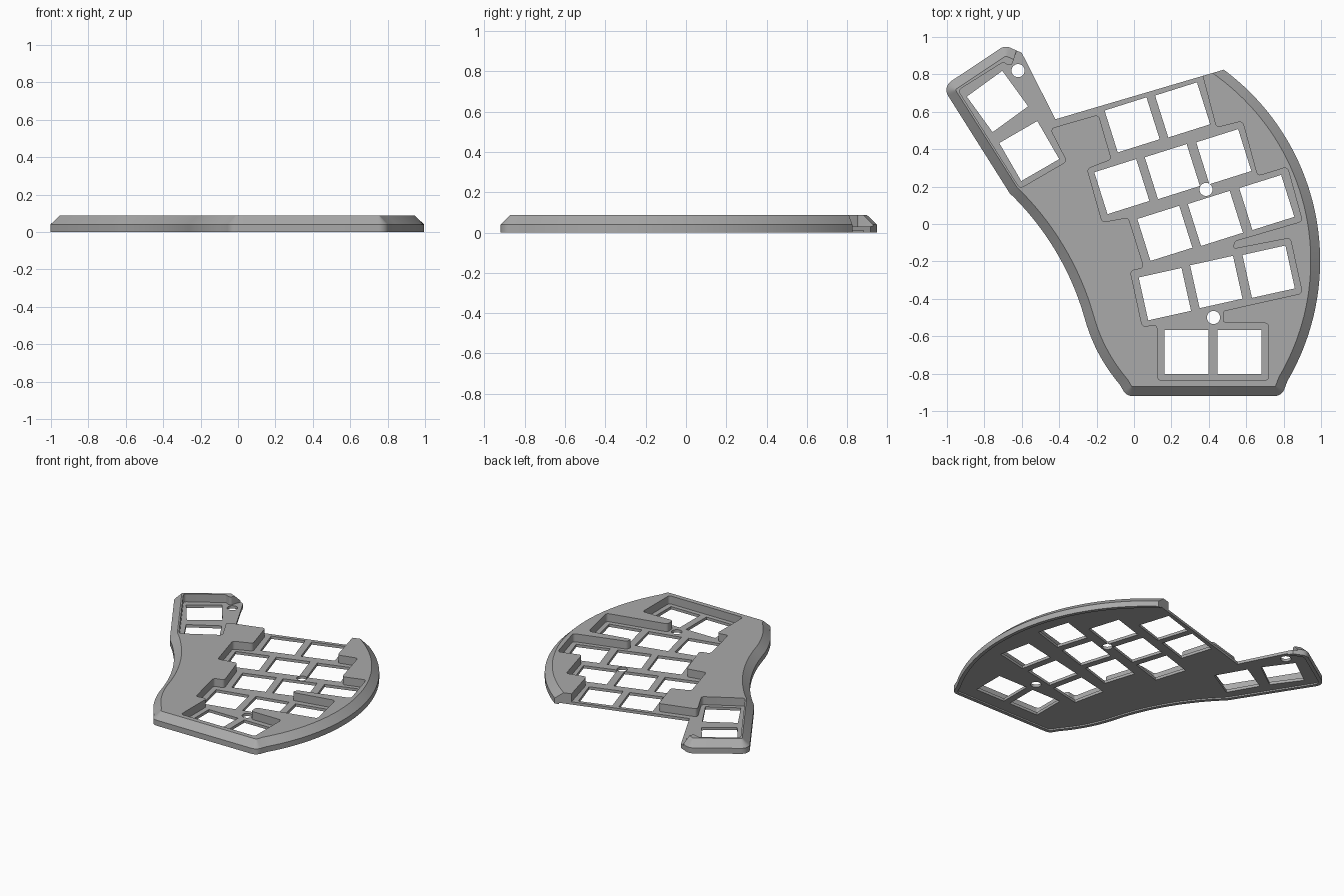
import bpy, bmesh, math
from mathutils import Vector, Matrix
from mathutils.geometry import intersect_line_line_2d, intersect_line_line

cube = bpy.data.objects.get("Cube")
if cube:
    bpy.data.objects.remove(cube, do_unlink=True)

HEIGHT, SIDE, FLOOR, RECESS = 0.088, 0.04, 0.03, 0.01

grey = bpy.data.materials.new("plain grey")
grey.use_nodes = True
grey.diffuse_color = (0.4, 0.4, 0.4, 1)
grey.node_tree.nodes["Principled BSDF"].inputs["Base Color"].default_value = (0.4, 0.4, 0.4, 1)


def arc(a, mid, b, n):
    """Points on the circle through a, mid and b, both ends included."""
    a, m, b = Vector(a), Vector(mid), Vector(b)
    u, v = m - a, b - a
    d = 2 * u.cross(v)
    c = a + Vector((v.y * u.dot(u) - u.y * v.dot(v), u.x * v.dot(v) - v.x * u.dot(u))) / d
    start = a - c
    end = b - c
    sweep = math.atan2(start.cross(end), start.dot(end))
    return [c + Matrix.Rotation(sweep * i / n, 2) @ start for i in range(n + 1)]


def fillet(points, radius, n=5):
    """Round the corners of a closed outline; radius is a rule on the index."""
    pts, out = [Vector(p) for p in points], []
    for i, p in enumerate(pts):
        r = radius(i)
        if not r:
            out.append(p)
            continue
        u, v = pts[i - 1] - p, pts[(i + 1) % len(pts)] - p
        half = u.angle(v) / 2
        cut = min(r / math.tan(half), 0.45 * u.length, 0.45 * v.length)
        a, b = p + u.normalized() * cut, p + v.normalized() * cut
        c = p + (u.normalized() + v.normalized()).normalized() * cut / math.cos(half)
        m = c + (p - c).normalized() * (a - c).length
        out += arc(a, m, b, n)
    return out


def inset(points, dist):
    """Move each edge of a clockwise outline inwards by dist(edge start, edge end)."""
    lines = []
    for i, p in enumerate(points):
        q = points[(i + 1) % len(points)]
        e = (q - p).normalized()
        lines.append((p + Vector((e.y, -e.x)) * dist(p, q), e))
    out = []
    for i, (p, e) in enumerate(lines):
        q, f = lines[i - 1]
        cross = f.cross(e)
        out.append(p if abs(cross) < 1e-4 else q + f * ((p - q).cross(e) / cross))
    return out


def loft(bm, rings):
    """Closed solid through (outline, z) rings."""
    loops = [[bm.verts.new((p.x, p.y, z)) for p in pts] for pts, z in rings]
    for a, b in zip(loops, loops[1:]):
        for i in range(len(a)):
            bm.faces.new((a[i - 1], a[i], b[i], b[i - 1]))
    bm.faces.new(loops[0])
    bm.faces.new(loops[-1])


def finish(bm, name):
    bmesh.ops.recalc_face_normals(bm, faces=bm.faces)
    me = bpy.data.meshes.new(name)
    bm.to_mesh(me)
    bm.free()
    ob = bpy.data.objects.new(name, me)
    bpy.context.collection.objects.link(ob)
    return ob


# Clockwise outline: open back edge, outer curve, front edge, inner curve, thumb arm
outer = arc((.48, .825), (.995, -.18), (.82, -.84), 40)
heel = arc((-.075, -.86), (-.185, -.7), (-.265, -.5), 10)
waist = arc((-.265, -.5), (-.44, -.11), (-.665, .165), 16)
OPEN = [Vector((-.6, .915)), Vector((-.42, .56)), outer[0]]
corners = outer + [(.79, -.92), (-.04, -.92)] + heel + waist[1:]
bends = {len(outer): .09, len(outer) + 1: .1, len(corners): .058, len(corners) + 1: .058}
corners += [(-1.024, .733), (-.69, .955)] + OPEN[:2]
outline = fillet(corners, lambda i: bends.get(i, 0), 8)


def is_open(p, q):
    return any((p - a).length < 1e-4 and (q - b).length < 1e-4 for a, b in zip(OPEN, OPEN[1:]))


# Raised case with a chamfered shoulder along every edge but the open one
bm = bmesh.new()
top = inset(outline, lambda p, q: 0 if is_open(p, q) else .05)
loft(bm, [(outline, 0), (outline, SIDE), (top, HEIGHT)])
case = finish(bm, "keyboard_case")

# Pocket holding all the key openings, open towards the back
pocket = [(-.94, .715), (-.7, .865), (-.655, .84), (-.6, 1.02), (.31, 1.02), (.365, .8),
          (.44, .515), (.58, .55), (.66, .255), (.82, .305), (.9, .015), (.54, -.09),
          (.525, -.135), (.835, -.075), (.9, -.37), (.475, -.465), (.475, -.53),
          (.72, -.53), (.72, -.835), (.125, -.835), (.125, -.535), (.045, -.55),
          (-.02, -.25), (.055, -.235), (-.03, .035), (-.17, .01), (-.25, .295),
          (-.12, .345), (-.19, .585), (-.45, .51), (-.36, .335), (-.61, .19)]
bm = bmesh.new()
loft(bm, [(fillet(pocket, lambda i: .02, 4), z) for z in (FLOOR, .2)])
pocket_cutter = finish(bm, "pocket_cutter")

# Shallow recess underneath, leaving a thin rim
bm = bmesh.new()
under = inset(outline, lambda p, q: -.02 if is_open(p, q) else .025)
loft(bm, [(under, -.1), (under, RECESS)])
recess_cutter = finish(bm, "recess_cutter")

# Square key openings: tilt in degrees, then the centres
key_groups = {
    17.5: [(-.01, .53), (.26, .61), (-.065, .2), (.205, .28), (.48, .36),
           (.165, -.05), (.435, .03), (.71, .115)],
    12.5: [(.165, -.375), (.44, -.31), (.72, -.255)],
    0: [(.28, -.685), (.565, -.685)],
    36: [(-.73, .655)],
    30: [(-.56, .39)],
}
bm = bmesh.new()
for tilt, centres in key_groups.items():
    for x, y in centres:
        bmesh.ops.create_cube(bm, size=.235, matrix=Matrix.Translation((x, y, 0))
                              @ Matrix.Rotation(math.radians(tilt), 4, "Z"))
key_cutter = finish(bm, "key_cutter")

# Round screw holes
bm = bmesh.new()
for x, y in [(-.62, .82), (.385, .185), (.425, -.5)]:
    bmesh.ops.create_cone(bm, cap_ends=True, segments=32, radius1=.035, radius2=.035,
                          depth=.4, matrix=Matrix.Translation((x, y, 0)))
screw_cutter = finish(bm, "screw_cutter")

# Cut everything out of the case and keep the result
cutters = [pocket_cutter, recess_cutter, key_cutter, screw_cutter]
for cutter in cutters:
    cutter.hide_render = True
    mod = case.modifiers.new(cutter.name, "BOOLEAN")
    mod.object, mod.operation, mod.solver = cutter, "DIFFERENCE", "EXACT"
graph = bpy.context.evaluated_depsgraph_get()
result = bpy.data.meshes.new_from_object(case.evaluated_get(graph))
case.modifiers.clear()
case.data = result
for cutter in cutters:
    bpy.data.objects.remove(cutter, do_unlink=True)

result.materials.clear()
result.materials.append(grey)
for face in result.polygons:
    face.material_index = 0
result.shade_smooth()
result.set_sharp_from_angle(angle=math.radians(25))
